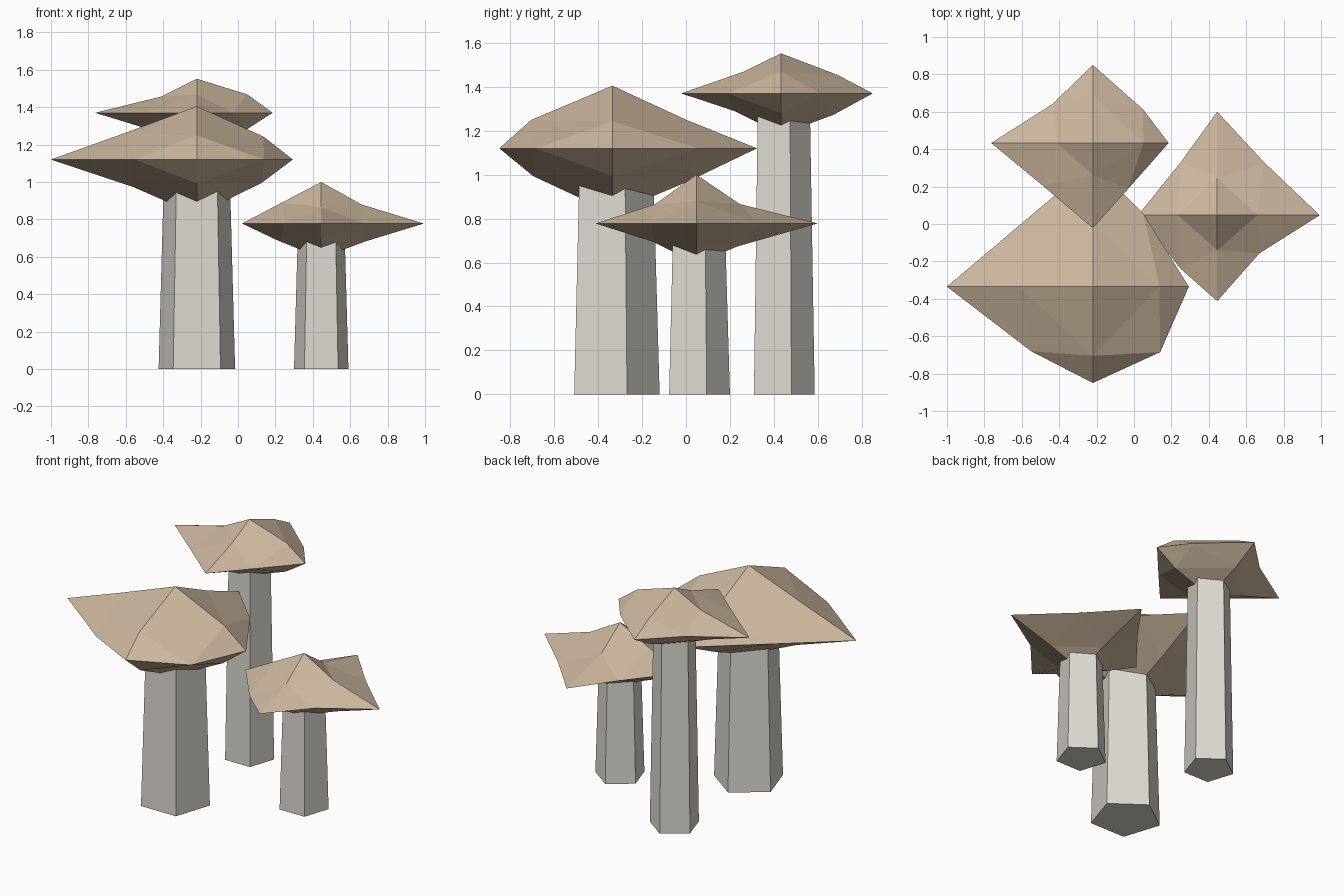
import bpy, bmesh
from mathutils import Vector

if "Cube" in bpy.data.objects:
    bpy.data.objects.remove(bpy.data.objects["Cube"])


def material(name, rgb):
    m = bpy.data.materials.new(name)
    m.diffuse_color = (*rgb, 1)
    m.use_nodes = True
    m.node_tree.nodes["Principled BSDF"].inputs["Base Color"].default_value = m.diffuse_color
    return m


CAP = material("tan_cap", (0.60, 0.47, 0.34))
STEM = material("pale_stem", (0.72, 0.69, 0.64))


def stem(name, x, y, height, radius):
    """Tapered five-sided column that ends inside the cap."""
    bpy.ops.mesh.primitive_cone_add(vertices=5, radius1=radius, radius2=radius * 0.85,
                                    depth=height, location=(x, y, height / 2))
    o = bpy.context.object
    o.name = name
    o.data.materials.append(STEM)


def cap(name, centre, ends, rim, side, front):
    """Octahedron split once. ends: -x +x -y +y -z +z tips.
    rim, side, front: edge middles in the xy, yz and xz planes, order -- +- -+ ++."""
    bm = bmesh.new()
    tips, mids = {}, {}
    for i, value in enumerate(ends):
        p = Vector(centre)
        p[i // 2] = value
        tips[i] = bm.verts.new(p)
    for (a, b), points in (((0, 1), rim), ((1, 2), side), ((0, 2), front)):
        for k, (u, v) in enumerate(points):
            p = Vector(centre)
            p[a], p[b] = u, v
            mids[frozenset((2 * a + k % 2, 2 * b + k // 2))] = bm.verts.new(p)
    for i in (0, 1):
        for j in (2, 3):
            for k in (4, 5):
                ij, jk, ik = (mids[frozenset(e)] for e in ((i, j), (j, k), (i, k)))
                for f in ((tips[i], ij, ik), (tips[j], jk, ij), (tips[k], ik, jk), (ij, jk, ik)):
                    bm.faces.new(f)
    bmesh.ops.recalc_face_normals(bm, faces=bm.faces)
    me = bpy.data.meshes.new(name)
    bm.to_mesh(me)
    bm.free()
    me.materials.append(CAP)
    bpy.context.collection.objects.link(bpy.data.objects.new(name, me))


# Large mushroom, front left
stem("large_stem", -0.22, -0.335, 1.12, 0.215)
cap("large_cap", (-0.22, -0.335, 1.12), (-1.0, 0.293, -0.85, 0.323, 0.825, 1.405),
    rim=((-0.55, -0.68), (0.14, -0.685), (-0.61, -0.005), (0.05, 0.055)),
    side=((-0.695, 0.993), (0.0, 0.965), (-0.705, 1.249), (0.0, 1.25)),
    front=((-0.564, 0.975), (0.126, 0.995), (-0.61, 1.26), (0.136, 1.243)))

# Tall mushroom, back left
stem("tall_stem", -0.22, 0.433, 1.37, 0.153)
cap("tall_cap", (-0.22, 0.433, 1.37), (-0.763, 0.185, -0.022, 0.85, 1.185, 1.552),
    rim=((-0.49, 0.207), (-0.03, 0.19), (-0.437, 0.64), (0.048, 0.613)),
    side=((0.22, 1.29), (0.67, 1.272), (0.26, 1.468), (0.69, 1.454)),
    front=((-0.47, 1.28), (0.045, 1.28), (-0.41, 1.457), (0.05, 1.468)))

# Small mushroom, right
stem("small_stem", 0.445, 0.047, 0.778, 0.153)
cap("small_cap", (0.445, 0.047, 0.778), (0.022, 0.993, -0.412, 0.6, 0.595, 1.0),
    rim=((0.25, -0.24), (0.67, -0.157), (0.25, 0.33), (0.695, 0.33)),
    side=((-0.15, 0.695), (0.235, 0.674), (-0.14, 0.866), (0.245, 0.866)),
    front=((0.22, 0.684), (0.68, 0.682), (0.235, 0.89), (0.66, 0.88)))
